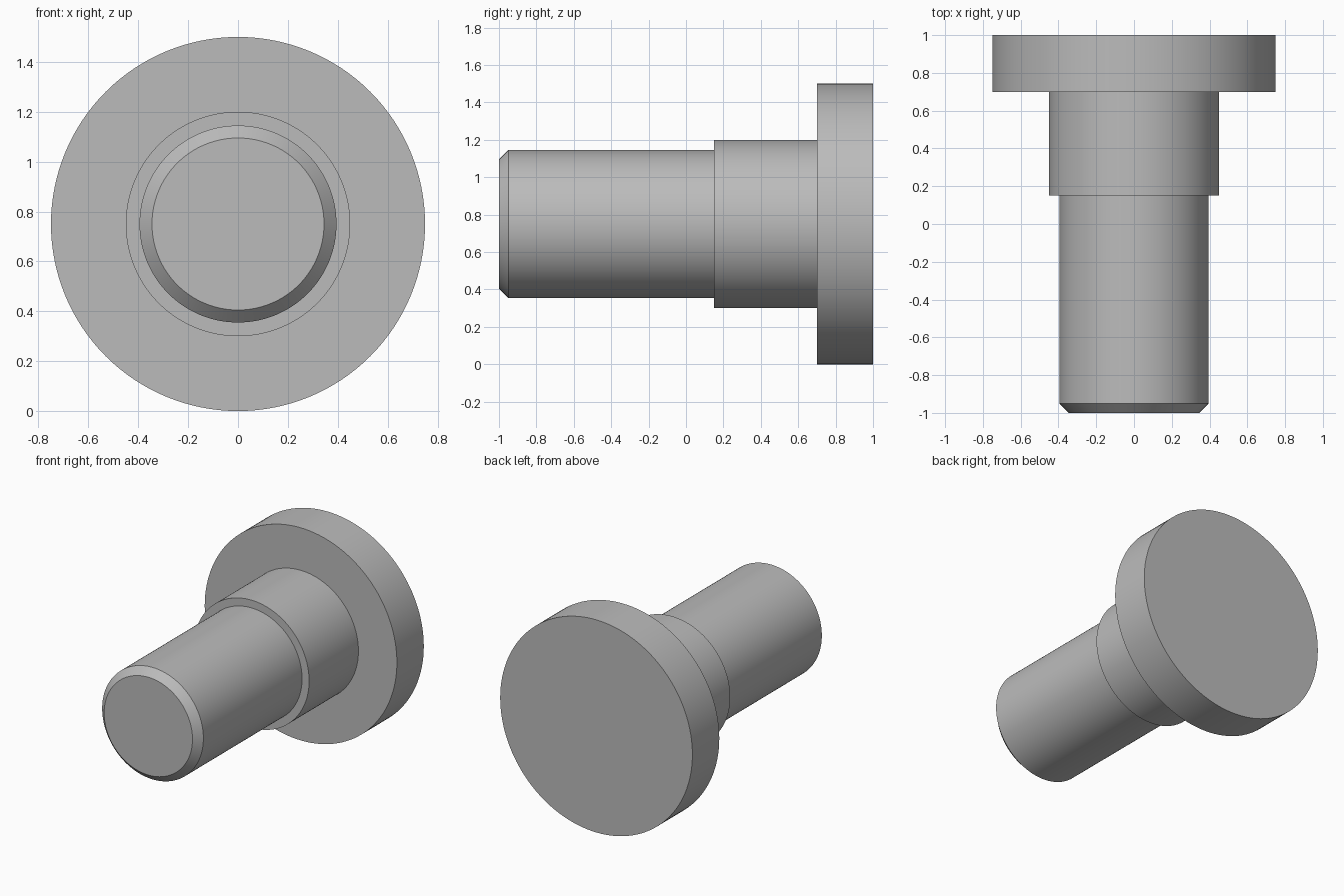
import bpy
import bmesh
import math
from mathutils import Vector

cube = bpy.data.objects.get("Cube")
if cube:
    bpy.data.objects.remove(cube, do_unlink=True)

SEGMENTS = 128
AXIS_Z = 0.75

# Plain grey metal
steel = bpy.data.materials.new("grey steel")
steel.use_nodes = True
grey = (0.5, 0.5, 0.5, 1.0)
steel.diffuse_color = grey
steel.node_tree.nodes["Principled BSDF"].inputs["Base Color"].default_value = grey


def lathe(name, profile):
    """Revolve (radius, y) points about the y axis and cap both ends."""
    bm = bmesh.new()
    rings = []
    for radius, y in profile:
        ring = []
        for i in range(SEGMENTS):
            a = 2 * math.pi * i / SEGMENTS
            ring.append(bm.verts.new(Vector((radius * math.cos(a), y, radius * math.sin(a)))))
        rings.append(ring)
    for low, high in zip(rings, rings[1:]):
        for i in range(SEGMENTS):
            j = (i + 1) % SEGMENTS
            bm.faces.new((low[i], low[j], high[j], high[i]))
    bm.faces.new(rings[0])
    bm.faces.new(rings[-1])
    bmesh.ops.recalc_face_normals(bm, faces=bm.faces)
    mesh = bpy.data.meshes.new(name)
    bm.to_mesh(mesh)
    bm.free()
    mesh.materials.append(steel)
    obj = bpy.data.objects.new(name, mesh)
    obj.location.z = AXIS_Z
    bpy.context.collection.objects.link(obj)
    bpy.ops.object.select_all(action="DESELECT")
    obj.select_set(True)
    bpy.context.view_layer.objects.active = obj
    bpy.ops.object.shade_smooth_by_angle(angle=math.radians(30))
    return obj


# Chamfered shank, shoulder collar and wide head as one turned solid
lathe("headed_pin", [
    (0.345, -1.0), (0.395, -0.95), (0.395, 0.15),
    (0.45, 0.15), (0.45, 0.7),
    (0.75, 0.7), (0.75, 1.0),
])
